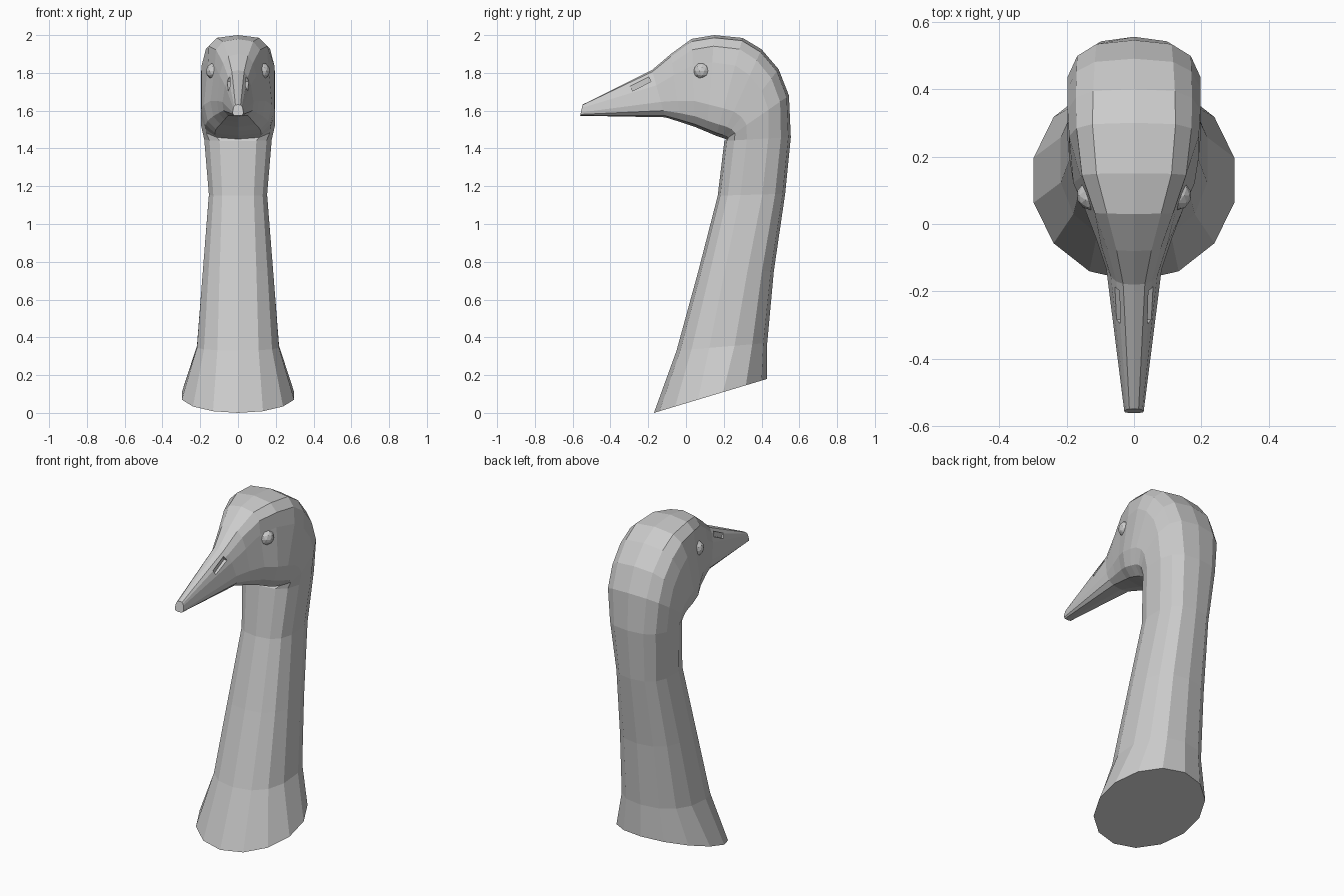
import bpy, bmesh, math
from mathutils import Vector

if "Cube" in bpy.data.objects:
    bpy.data.objects.remove(bpy.data.objects["Cube"])

SIDES = 14

# Each ring: inner (throat) y,z - outer (nape) y,z - half width - boxiness - narrowing toward the top
RINGS = [
    (-.17, .00, .43, .18, .305, 1.0, 0),
    (-.05, .33, .43, .37, .222, .85, 0),
    (.065, .75, .465, .75, .19, .8, 0),
    (.168, 1.15, .525, 1.16, .157, .75, 0),
    (.203, 1.44, .555, 1.46, .182, .75, 0),
    (.213, 1.45, .545, 1.68, .20, .7, 0),
    (.205, 1.452, .49, 1.82, .20, .65, 0),
    (.19, 1.457, .40, 1.925, .20, .6, 0),
    (.16, 1.467, .30, 1.985, .195, .55, 0),
    (.11, 1.488, .15, 2.0, .185, .55, .05),
    (.05, 1.513, .03, 1.98, .155, .6, .15),
    (-.03, 1.54, -.08, 1.90, .125, .65, .3),
    (-.11, 1.565, -.18, 1.815, .097, .7, .42),
    (-.56, 1.573, -.548, 1.632, .032, .6, .3),
]


def spow(v, e):
    return math.copysign(abs(v) ** e, v) if abs(v) > 1e-6 else 0.0


def ring_points(iy, iz, oy, oz, w, e, taper):
    pts = []
    for k in range(SIDES):
        a = 2 * math.pi * k / SIDES
        t = .5 - .5 * spow(math.cos(a), e)
        x = w * spow(math.sin(a), e) * (1 - taper * t)
        pts.append(Vector((x, iy + (oy - iy) * t, iz + (oz - iz) * t)))
    return pts


# Neck, head and beak: one loft that fans around the throat
bm = bmesh.new()
loops = [[bm.verts.new(p) for p in ring_points(*r)] for r in RINGS]
for a, b in zip(loops, loops[1:]):
    for k in range(SIDES):
        j = (k + 1) % SIDES
        bm.faces.new((a[k], a[j], b[j], b[k]))
bm.faces.new(loops[0])
bm.faces.new(loops[-1])

# Shallow eye sockets
for i in (9, 10):
    for k in (4, SIDES - 4):
        loops[i][k].co.x *= .9

bmesh.ops.recalc_face_normals(bm, faces=bm.faces)
mesh = bpy.data.meshes.new("goose_head_and_neck")
bm.to_mesh(mesh)
bm.free()
body = bpy.data.objects.new("goose_head_and_neck", mesh)
bpy.context.collection.objects.link(body)

for side, s in (("right", 1), ("left", -1)):
    # Eyes
    bpy.ops.mesh.primitive_ico_sphere_add(subdivisions=2, radius=.045,
                                          location=(s * .125, .085, 1.81))
    bpy.context.object.name = side + "_eye"

    # Nostril slots
    bpy.ops.mesh.primitive_cube_add(size=1, location=(s * .052, -.24, 1.742),
                                    rotation=(math.radians(27), 0, 0))
    cutter = bpy.context.object
    cutter.name = side + "_nostril_cutter"
    cutter.scale = (.03, .11, .028)
    cutter.hide_render = True
    cutter.display_type = 'WIRE'
    cut = body.modifiers.new(side + "_nostril", 'BOOLEAN')
    cut.operation = 'DIFFERENCE'
    cut.solver = 'EXACT'
    cut.object = cutter
